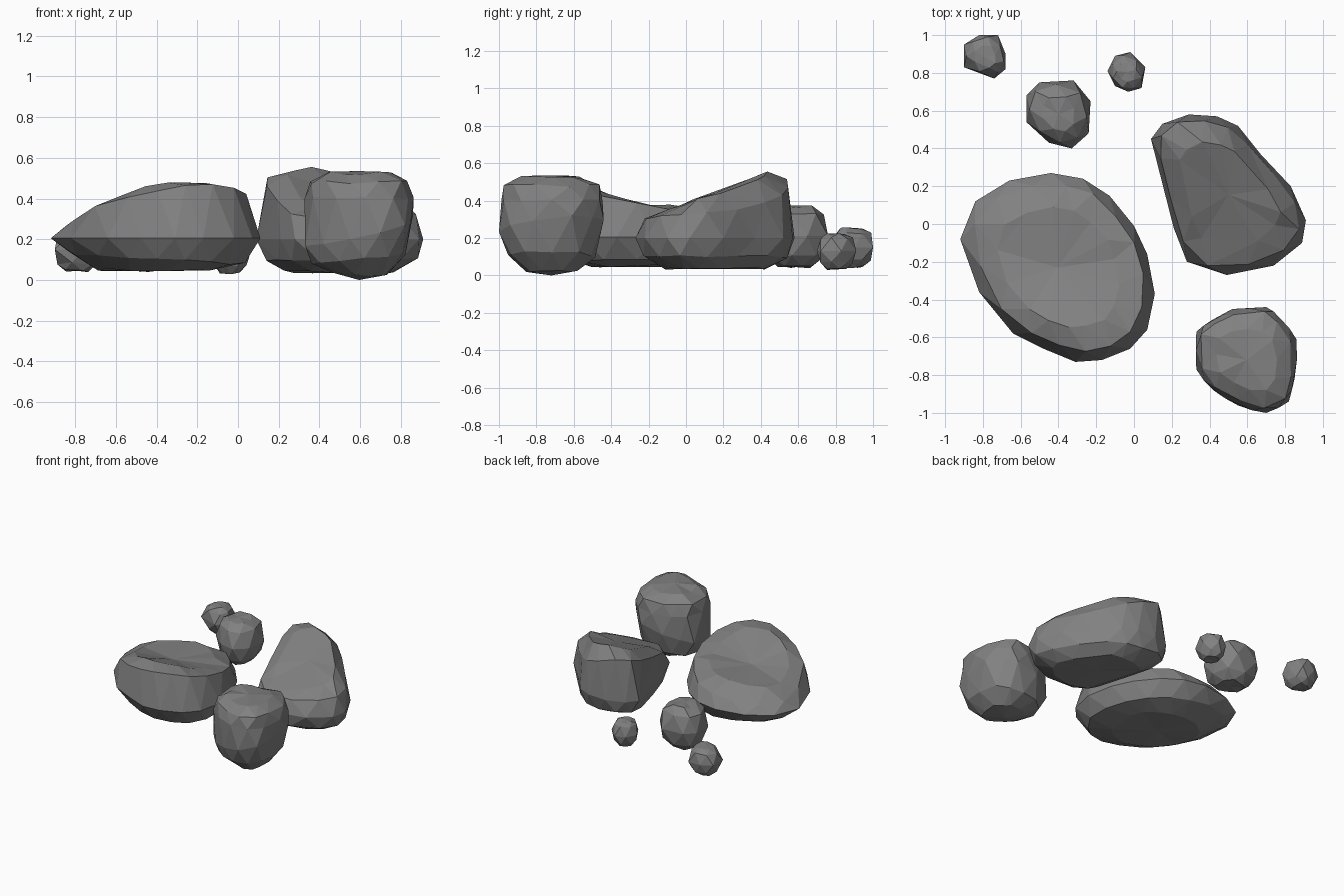
import bpy
import bmesh
import random
from mathutils import Vector

random.seed(4)

start_cube = bpy.data.objects.get("Cube")
if start_cube:
    bpy.data.objects.remove(start_cube, do_unlink=True)

stone = bpy.data.materials.new("grey stone")
stone.use_nodes = True
colour = (0.22, 0.22, 0.22, 1)
stone.diffuse_color = colour
shader = next(n for n in stone.node_tree.nodes if n.type == 'BSDF_PRINCIPLED')
shader.inputs["Base Color"].default_value = colour
shader.inputs["Roughness"].default_value = 0.9


def make_rock(name, outline, levels, bottom, top, jitter=0.008):
    """Stack scaled, tilted copies of a plan outline into a faceted rock.

    Each level is (height, scale, slope along x, slope along y, twist, bend):
    twist raises opposite corners and bend curves the level along y.
    Every second level is turned by half a step, which gives triangular facets.
    """
    plan = [Vector(p) for p in outline]
    count = len(plan)
    low = Vector((min(p.x for p in plan), min(p.y for p in plan)))
    high = Vector((max(p.x for p in plan), max(p.y for p in plan)))
    centre = (low + high) / 2
    bm = bmesh.new()
    rings = []
    for i, (height, scale, slope_x, slope_y, twist, bend) in enumerate(levels):
        ring = []
        for k in range(count):
            p = plan[k]
            if i % 2:
                p = (p + plan[(k + 1) % count]) / 2
            wobble = 0 if scale == 1 else random.uniform(-jitter, jitter)
            d = (p - centre) * (scale + wobble * 3)
            z = height + slope_x * d.x + slope_y * d.y + wobble
            z += twist * d.x * d.y + bend * d.y * d.y
            ring.append(bm.verts.new((centre.x + d.x, centre.y + d.y, z)))
        rings.append(ring)

    # Sides: a band of triangles between neighbouring levels
    for i in range(len(rings) - 1):
        a, b = rings[i], rings[i + 1]
        if i % 2:
            a, b = b, a
        for k in range(count):
            n = (k + 1) % count
            bm.faces.new((a[k], a[n], b[k]))
            bm.faces.new((a[n], b[n], b[k]))

    # Caps: a fan around a centre point
    for ring, z in ((rings[0], bottom), (rings[-1], top)):
        tip = bm.verts.new((centre.x, centre.y, z))
        for k in range(count):
            bm.faces.new((ring[k], ring[(k + 1) % count], tip))

    bmesh.ops.recalc_face_normals(bm, faces=bm.faces)
    # Merge nearly flat neighbours into larger facets
    bmesh.ops.dissolve_limit(bm, angle_limit=0.07, verts=bm.verts, edges=bm.edges)
    bmesh.ops.triangulate(bm, faces=bm.faces)
    mesh = bpy.data.meshes.new(name)
    bm.to_mesh(mesh)
    bm.free()
    mesh.materials.append(stone)
    rock = bpy.data.objects.new(name, mesh)
    bpy.context.collection.objects.link(rock)
    return rock


# Broad slab, highest along its front edge, with a shallow hollow behind it
make_rock(
    "broad_slab",
    [(-.92, -.08), (-.84, .12), (-.66, .23), (-.44, .27), (-.27, .24),
     (-.13, .15), (.0, -.01), (.07, -.16), (.11, -.37), (.07, -.56),
     (-.02, -.66), (-.17, -.72), (-.31, -.73), (-.48, -.66), (-.64, -.58),
     (-.82, -.36)],
    [(.05, .56, 0, 0, 0, 0), (.105, .87, -.06, 0, 0, 0),
     (.205, 1, 0, 0, 0, 0), (.335, .9, .09, -.19, 0, .17),
     (.37, .64, .06, -.18, 0, .5)],
    .045, .355)

# Wedge boulder, rising to a ridge at the back
make_rock(
    "wedge_boulder",
    [(.09, .45), (.15, .53), (.29, .58), (.44, .57), (.55, .52), (.67, .37),
     (.83, .2), (.91, .02), (.89, -.1), (.74, -.22), (.49, -.27), (.28, -.2),
     (.21, -.02), (.13, .28)],
    [(.04, .65, 0, 0, 0, 0), (.1, .94, 0, 0, 0, 0), (.2, 1, 0, 0, 0, 0),
     (.37, .94, -.1, .18, -.4, 0), (.44, .65, -.03, .36, -.2, 0)],
    .035, .44)

# Tall blocky boulder, leaning a little towards its left
make_rock(
    "block_boulder",
    [(.33, -.57), (.41, -.51), (.52, -.45), (.7, -.44), (.77, -.5),
     (.86, -.61), (.85, -.82), (.82, -.94), (.7, -1), (.55, -.96),
     (.42, -.88), (.33, -.77)],
    [(.03, .5, -.08, 0, 0, 0), (.1, .87, .1, 0, 0, 0),
     (.24, 1, .25, .12, 0, 0), (.4, 1.01, 0, 0, 0, 0),
     (.48, .9, 0, 0, 0, 0), (.525, .62, 0, 0, 0, 0)],
    0, .535)

# Three small stones share one set of level proportions
small_levels = [(0, .5), (.17, .9), (.5, 1), (.85, .9), (.98, .5)]
small_stones = {
    "medium_stone": (.045, .375, [(-.57, .68), (-.5, .75), (-.32, .76), (-.23, .65),
                                  (-.24, .48), (-.33, .4), (-.45, .43), (-.57, .54)]),
    "corner_stone": (.045, .255, [(-.9, .95), (-.82, 1), (-.72, 1), (-.68, .9),
                                  (-.68, .82), (-.74, .77), (-.9, .83)]),
    "back_stone": (.035, .225, [(-.14, .81), (-.1, .89), (-.02, .91), (.06, .83),
                                (.04, .72), (-.03, .7), (-.1, .73)]),
}
for name, (base, peak, outline) in small_stones.items():
    tall = peak - base
    levels = [(base + f * tall, s, 0, 0, 0, 0) for f, s in small_levels]
    make_rock(name, outline, levels, base, peak)
